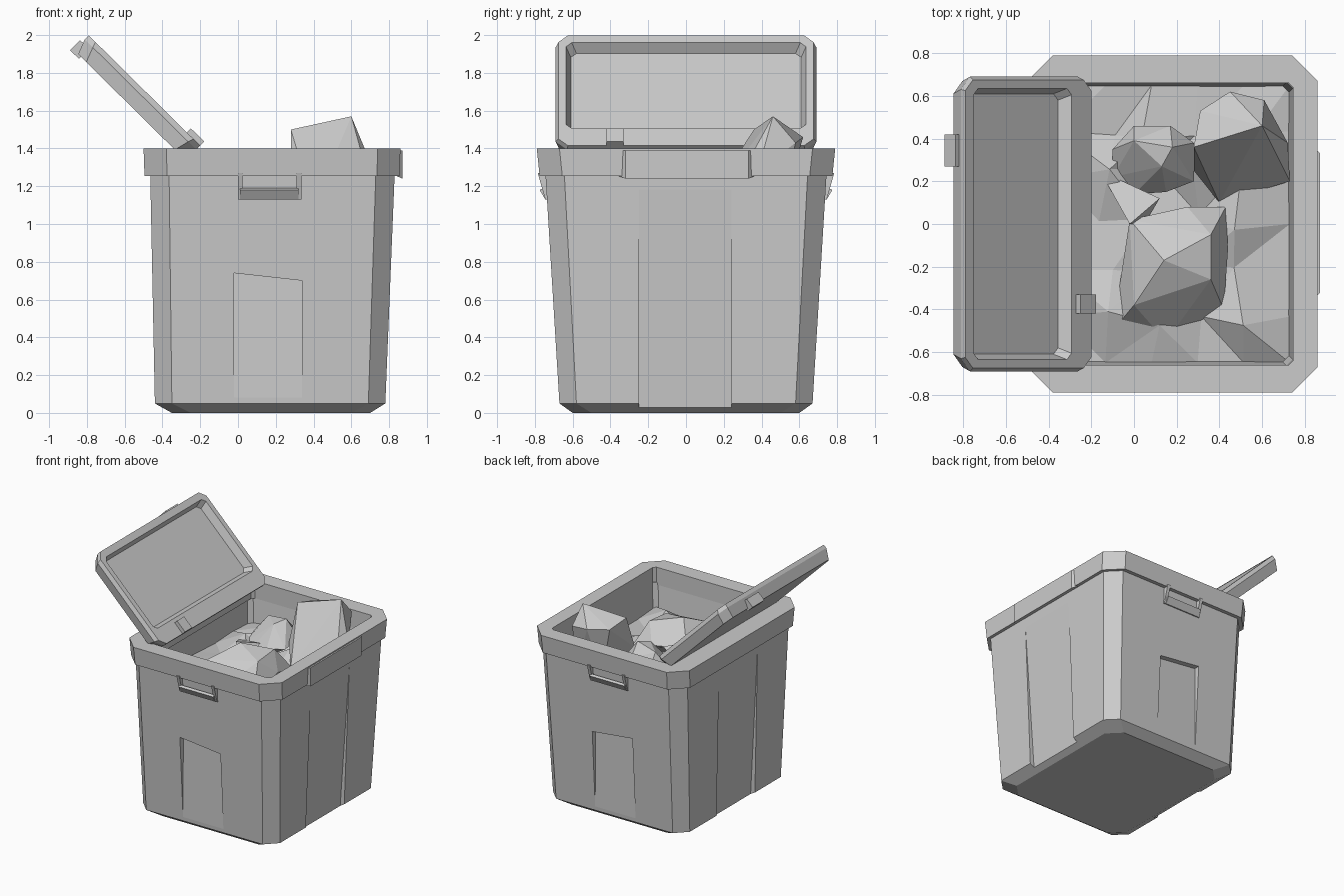
import bpy, bmesh, random
from mathutils import Matrix, Vector

if "Cube" in bpy.data.objects:
    bpy.data.objects.remove(bpy.data.objects["Cube"])

random.seed(4)


def finish(name, bm):
    bmesh.ops.recalc_face_normals(bm, faces=bm.faces)
    me = bpy.data.meshes.new(name)
    bm.to_mesh(me)
    bm.free()
    ob = bpy.data.objects.new(name, me)
    bpy.context.collection.objects.link(ob)
    return ob


def ring(x0, x1, y, c, z):
    """Rectangle with cut corners at height z."""
    return [(x0 + c, -y, z), (x1 - c, -y, z), (x1, -y + c, z), (x1, y - c, z),
            (x1 - c, y, z), (x0 + c, y, z), (x0, y - c, z), (x0, -y + c, z)]


def loft(name, rings, closed=False):
    bm = bmesh.new()
    vs = [[bm.verts.new(p) for p in r] for r in rings]
    pairs = list(zip(vs, vs[1:]))
    if closed:
        pairs.append((vs[-1], vs[0]))
    else:
        bm.faces.new(vs[0])
        bm.faces.new(vs[-1])
    n = len(vs[0])
    for a, b in pairs:
        for i in range(n):
            j = (i + 1) % n
            bm.faces.new((a[i], a[j], b[j], b[i]))
    return finish(name, bm)


def hull(name, points):
    bm = bmesh.new()
    for p in points:
        bm.verts.new(p)
    res = bmesh.ops.convex_hull(bm, input=bm.verts)
    junk = [g for g in res["geom_interior"] if isinstance(g, bmesh.types.BMVert)]
    bmesh.ops.delete(bm, geom=junk, context='VERTS')
    return finish(name, bm)


def carve(target, points):
    cutter = hull("panel_cutter", points)
    cutter.hide_render = True
    mod = target.modifiers.new("panel", 'BOOLEAN')
    mod.operation = 'DIFFERENCE'
    mod.solver = 'EXACT'
    mod.object = cutter
    bpy.context.view_layer.objects.active = target
    bpy.ops.object.modifier_apply(modifier=mod.name)
    bpy.data.objects.remove(cutter)


# Tapered bin body, hollow down to the rubbish
body = loft("bin_body", [
    ring(-0.35, 0.70, 0.60, 0.10, 0.0),
    ring(-0.44, 0.78, 0.67, 0.09, 0.05),
    ring(-0.465, 0.83, 0.745, 0.10, 1.28),
    ring(-0.36, 0.745, 0.665, 0.03, 1.28),
    ring(-0.34, 0.72, 0.64, 0.03, 1.02)])

# Tall sunken panels on the two sides, fading out at the top
for bottom, top, out in ((0.735, 0.828, 1.0), (-0.395, -0.463, -0.7)):
    carve(body, [(x, y, z) for y in (-0.25, 0.24)
                 for x, z in ((bottom, -0.1), (top, 1.21), (out, -0.1), (out, 1.21))])

# Short sunken panels on front and back, deepest at the top
for s in (-1, 1):
    carve(body, [(x, s * y, z) for x, h in ((-0.02, 0.74), (0.34, 0.70))
                 for y, z in ((0.672, 0.07), (0.668, h), (0.9, 0.07), (0.9, h))])

# Overhanging rim collar
loft("rim", [
    ring(-0.495, 0.855, 0.775, 0.12, 1.255),
    ring(-0.50, 0.86, 0.79, 0.12, 1.40),
    ring(-0.33, 0.745, 0.66, 0.02, 1.40),
    ring(-0.33, 0.745, 0.66, 0.02, 1.26)], closed=True)

# Thicker grip on the right rim
hull("rim_side_grip", [(0.80, y, z) for y in (-0.40, 0.40) for z in (1.27, 1.39)] +
     [(0.872, y, z) for y in (-0.32, 0.33) for z in (1.24, 1.39)])

# Carry handles under the rim on front and back
for s, side in ((-1, "front"), (1, "back")):
    hull(side + "_handle_bar", [(x, s * y, z) for x in (0.01, 0.32)
                                for y, z in ((0.73, 1.13), (0.745, 1.13),
                                             (0.775, 1.18), (0.755, 1.19))])
    for x0, x1 in ((0.0, 0.025), (0.31, 0.335)):
        hull(side + "_handle_post", [(x, s * y, z) for x in (x0, x1)
                                     for y, z in ((0.72, 1.13), (0.745, 1.13), (0.785, 1.27),
                                                  (0.72, 1.27))])

# Open lid tray, built flat (length, width, depth) and then tilted back
tilt = Matrix(((-0.711, 0, 0.703, -0.20), (0, 1, 0, 0), (0.703, 0, 0.711, 1.415), (0, 0, 0, 1)))
lid = loft("lid", [
    ring(0.02, 0.80, 0.67, 0.06, -0.11),
    ring(0.0, 0.83, 0.69, 0.06, -0.03),
    ring(0.0, 0.83, 0.675, 0.05, 0.0),
    ring(0.13, 0.775, 0.635, 0.03, 0.0),
    ring(0.16, 0.755, 0.61, 0.03, -0.06)])
catch = hull("lid_catch", [(u, y, n) for u in (0.78, 0.845) for y in (0.27, 0.42)
                           for n in (-0.125, -0.05)])
hinge = hull("lid_hinge", [(u, y, n) for u in (0.0, 0.10) for y in (-0.42, -0.33)
                           for n in (-0.02, 0.03)])
for ob in (lid, catch, hinge):
    ob.data.transform(tilt)
    ob.data.flip_normals()

# Uneven layer of loose rubbish
bm = bmesh.new()
bmesh.ops.create_grid(bm, x_segments=5, y_segments=6, size=1.0)
for v in bm.verts:
    edge = max(abs(v.co.x), abs(v.co.y)) > 0.99
    jitter = 0 if edge else 0.05
    v.co = Vector((0.19 + 0.54 * v.co.x + random.uniform(-jitter, jitter),
                   0.65 * v.co.y + random.uniform(-jitter, jitter),
                   1.06 + random.uniform(0, 0.03 if edge else 0.13)))
bmesh.ops.triangulate(bm, faces=bm.faces)
finish("loose_rubbish", bm)

# Large crumpled block
hull("rubbish_block", [
    (0.60, 0.46, 1.57), (0.28, 0.36, 1.50), (0.45, 0.62, 1.46), (0.61, 0.58, 1.43),
    (0.31, 0.53, 1.46), (0.72, 0.38, 1.28), (0.73, 0.20, 1.10), (0.40, 0.10, 1.10),
    (0.28, 0.25, 1.22), (0.40, 0.50, 1.05), (0.62, 0.50, 1.05)])

# Small crumpled lump
hull("rubbish_lump", [
    (-0.10, 0.35, 1.18), (0.0, 0.46, 1.20), (0.17, 0.46, 1.24), (0.28, 0.38, 1.20),
    (0.28, 0.20, 1.18), (0.15, 0.15, 1.17), (0.0, 0.14, 1.12), (-0.10, 0.22, 1.12),
    (0.0, 0.39, 1.31), (0.18, 0.36, 1.34), (0.13, 0.27, 1.32), (0.05, 0.30, 1.03)])

# Slumped rubbish bag with a torn neck
hull("rubbish_bag", [
    (-0.02, 0.02, 1.20), (0.25, 0.08, 1.18), (0.43, 0.08, 1.12), (0.44, -0.12, 1.16),
    (0.42, -0.40, 1.08), (0.15, -0.55, 1.06), (-0.10, -0.50, 1.08), (0.0, -0.38, 1.25),
    (0.36, -0.26, 1.28), (0.14, -0.17, 1.34), (0.36, -0.05, 1.30), (0.2, -0.2, 1.0)])
hull("bag_neck", [
    (-0.16, 0.25, 1.13), (-0.02, 0.0, 1.24), (0.12, 0.12, 1.22), (0.0, 0.16, 1.16),
    (0.05, 0.0, 1.10)])
